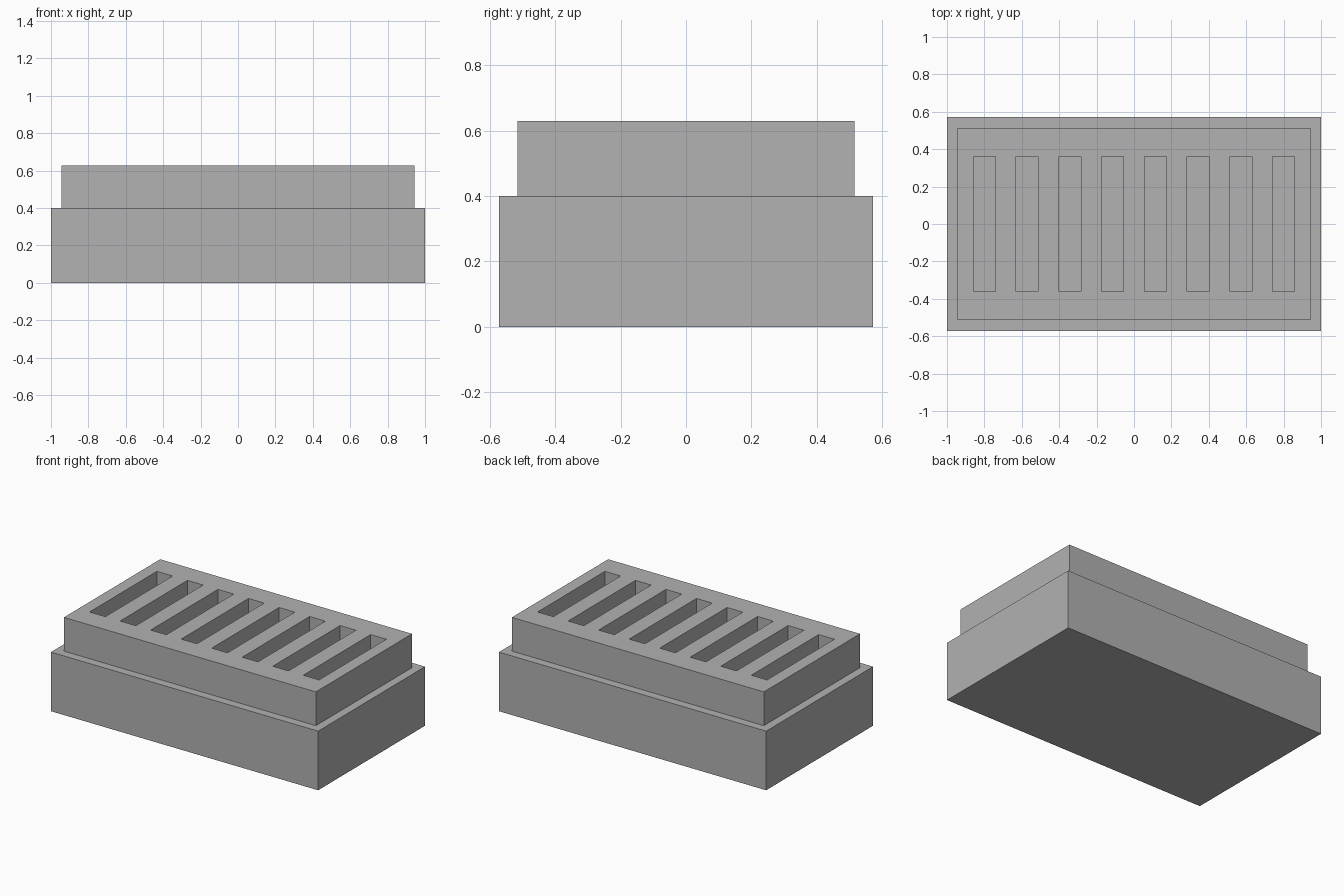
import bpy, bmesh
from mathutils import Vector

default = bpy.data.objects.get("Cube")
if default:
    bpy.data.objects.remove(default, do_unlink=True)

UNIT = 2 / 35            # the whole shape follows a 35-unit-long module
BASE_HEIGHT = 7 * UNIT
LID_HEIGHT = 4 * UNIT
SLOTS = 8
SLOT_PITCH = 4 * UNIT
SLOT_HALF_WIDTH = 0.059
SLOT_HALF_LENGTH = 0.36

grey = bpy.data.materials.new("plain grey")
grey.use_nodes = True
colour = (0.445, 0.445, 0.445, 1)
grey.diffuse_color = colour
grey.node_tree.nodes["Principled BSDF"].inputs["Base Color"].default_value = colour


def add_object(name, bm):
    bmesh.ops.recalc_face_normals(bm, faces=bm.faces)
    mesh = bpy.data.meshes.new(name)
    bm.to_mesh(mesh)
    bm.free()
    mesh.materials.append(grey)
    obj = bpy.data.objects.new(name, mesh)
    bpy.context.collection.objects.link(obj)
    return obj


# Base block
bm = bmesh.new()
bmesh.ops.create_cube(bm, size=1)
bmesh.ops.scale(bm, vec=(35 * UNIT, 20 * UNIT, BASE_HEIGHT), verts=bm.verts)
bmesh.ops.translate(bm, vec=(0, 0, BASE_HEIGHT / 2), verts=bm.verts)
add_object("base_block", bm)

# Slotted top: a flat grid with the slot cells left open, extruded upward
half_x, half_y = 16.5 * UNIT, 9 * UNIT
xs = [-half_x]
for i in range(SLOTS):
    centre = (i - (SLOTS - 1) / 2) * SLOT_PITCH
    xs += [centre - SLOT_HALF_WIDTH, centre + SLOT_HALF_WIDTH]
xs.append(half_x)
ys = [-half_y, -SLOT_HALF_LENGTH, SLOT_HALF_LENGTH, half_y]

bm = bmesh.new()
grid = [[bm.verts.new((x, y, BASE_HEIGHT)) for y in ys] for x in xs]
for i in range(len(xs) - 1):
    for j in range(len(ys) - 1):
        is_slot = j == 1 and i % 2 == 1
        if not is_slot:
            bm.faces.new((grid[i][j], grid[i + 1][j],
                          grid[i + 1][j + 1], grid[i][j + 1]))
result = bmesh.ops.extrude_face_region(bm, geom=bm.faces[:], use_keep_orig=True)
raised = [v for v in result["geom"] if isinstance(v, bmesh.types.BMVert)]
bmesh.ops.translate(bm, vec=Vector((0, 0, LID_HEIGHT)), verts=raised)
add_object("slotted_top", bm)
